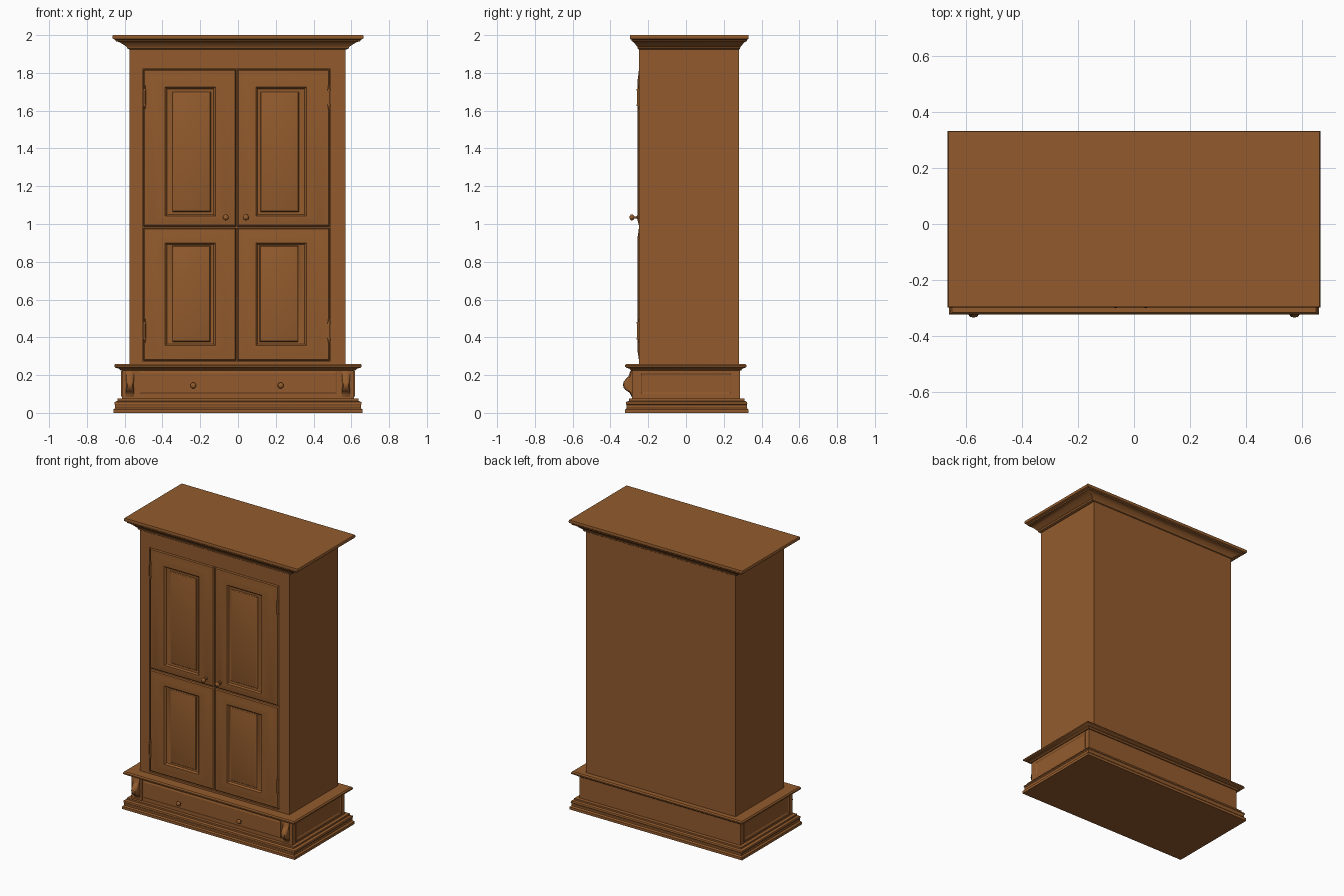
import bpy, bmesh, math
from mathutils import Matrix

if "Cube" in bpy.data.objects:
    bpy.data.objects.remove(bpy.data.objects["Cube"])

wood = bpy.data.materials.new("warm_brown_wood")
wood.diffuse_color = (0.29, 0.105, 0.026, 1)
wood.use_nodes = True
wood.node_tree.nodes["Principled BSDF"].inputs["Base Color"].default_value = wood.diffuse_color


def finish(name, bm, smooth=None):
    bmesh.ops.recalc_face_normals(bm, faces=bm.faces)
    me = bpy.data.meshes.new(name)
    bm.to_mesh(me)
    bm.free()
    me.materials.append(wood)
    ob = bpy.data.objects.new(name, me)
    bpy.context.collection.objects.link(ob)
    if smooth:
        bpy.ops.object.select_all(action='DESELECT')
        ob.select_set(True)
        bpy.context.view_layer.objects.active = ob
        bpy.ops.object.shade_smooth_by_angle(angle=math.radians(smooth))
    return ob


def loft(name, rings, place, smooth=None):
    """Skin rectangles (u0, u1, v0, v1, depth); place maps u, v, depth to x, y, z."""
    bm = bmesh.new()
    loops = []
    for u0, u1, v0, v1, d in rings:
        loops.append([bm.verts.new(place(u, v, d))
                      for u, v in ((u0, v0), (u1, v0), (u1, v1), (u0, v1))])
    for a, b in zip(loops, loops[1:]):
        for i in range(4):
            j = (i + 1) % 4
            bm.faces.new((a[i], a[j], b[j], b[i]))
    bm.faces.new(loops[0])
    bm.faces.new(loops[-1])
    return finish(name, bm, smooth)


def upward(u, v, d):
    return (u, v, d)


def forward(u, v, d):
    return (u, d, v)


def box(name, x0, x1, y0, y1, z0, z1):
    return loft(name, [(x0, x1, y0, y1, z0), (x0, x1, y0, y1, z1)], upward)


def lathe(name, x, z, y, profile, segs=16):
    """Turned part along -y; profile holds (radius, distance forward)."""
    bm = bmesh.new()
    prev = None
    for r, d in profile:
        ring = [bm.verts.new((x + r * math.cos(2 * math.pi * i / segs), y - d,
                              z + r * math.sin(2 * math.pi * i / segs))) for i in range(segs)]
        if prev:
            for i in range(segs):
                j = (i + 1) % segs
                bm.faces.new((prev[i], prev[j], ring[j], ring[i]))
        else:
            bm.faces.new(ring)
        prev = ring
    bm.faces.new(prev)
    return finish(name, bm, 50)


# Plinth, base box and waist moulding: (x half, y front, y back, z)
def moulding(name, profile):
    return loft(name, [(-x, x, f, b, z) for x, f, b, z in profile], upward, 35)


moulding("plinth", [(.66, -.322, .33, 0), (.66, -.322, .33, .018), (.65, -.315, .322, .026),
                    (.65, -.315, .322, .042), (.655, -.318, .325, .048), (.652, -.316, .322, .058),
                    (.638, -.302, .31, .064), (.638, -.302, .31, .075)])
box("base_box", -.615, .615, -.28, .285, .07, .24)
moulding("waist_moulding", [(.622, -.29, .292, .225), (.632, -.302, .3, .235), (.646, -.314, .312, .238),
                            (.655, -.322, .32, .244), (.655, -.322, .32, .252), (.648, -.316, .314, .26)])

# Cabinet carcass with a face frame around the doors
box("carcass", -.575, .568, -.222, .28, .255, 1.94)
box("left_stile", -.575, -.503, -.25, -.222, .255, 1.94)
box("right_stile", .488, .568, -.25, -.222, .255, 1.94)
box("top_rail", -.503, .488, -.25, -.222, 1.822, 1.94)
box("bottom_rail", -.503, .488, -.25, -.222, .255, .273)

# Cornice: flare from body (0) to edge (1)
steps = [(0, 1.925), (.08, 1.928), (.12, 1.938), (.25, 1.945), (.42, 1.955), (.62, 1.964),
         (.8, 1.968), (.82, 1.975), (.97, 1.98), (1, 1.986), (1, 1.993), (.96, 2.0)]
moulding("cornice", [(.578 + .087 * t, -.252 - .045 * t, .282 + .05 * t, z) for t, z in steps])


# Doors: sloped frame, stepped groove and raised centre panel
def door(name, outer, panel, field):
    def grow(r, k):
        return (r[0] + k, r[1] - k, r[2] + k, r[3] - k)

    def mix(t):
        return tuple(a + (b - a) * t for a, b in zip(outer, panel))
    loft(name, [(*outer, -.222), (*outer, -.244), (*grow(outer, .006), -.25),
                (*mix(.2), -.251), (*mix(.45), -.255), (*mix(.7), -.257), (*mix(.95), -.257),
                (*panel, -.252), (*grow(panel, .004), -.246), (*grow(field, -.004), -.244),
                (*field, -.249), (*grow(field, .006), -.251)], forward, 25)


door("upper_left_door", (-.5, -.01, .988, 1.818), (-.38, -.125, 1.045, 1.72), (-.343, -.147, 1.068, 1.695))
door("upper_right_door", (-.004, .485, .988, 1.818), (.1, .355, 1.045, 1.72), (.122, .318, 1.068, 1.695))
door("lower_left_door", (-.5, -.01, .277, .98), (-.38, -.125, .362, .895), (-.343, -.15, .38, .882))
door("lower_right_door", (-.004, .485, .277, .98), (.1, .355, .362, .895), (.118, .314, .38, .882))

# Hinges with finial tips
for side, x in (("left", -.494), ("right", .481)):
    for level, z in (("upper", 1.67), ("lower", .435)):
        bm = bmesh.new()
        for r, h, dz in ((.006, .08, 0), (.0085, .008, .042), (.0085, .008, -.042),
                         (.004, .016, .054), (.004, .016, -.054)):
            bmesh.ops.create_cone(bm, cap_ends=True, segments=10, radius1=r, radius2=r, depth=h,
                                  matrix=Matrix.Translation((x, -.254, z + dz)))
        finish(f"{level}_{side}_hinge", bm, 40)

# Drawer front, framed pilasters and side panels
def drawer_ring(k, d):
    return (-.525 + k, .525 - k, .1 + k, .22 - k, d)


loft("drawer_front", [drawer_ring(0, -.275), drawer_ring(0, -.286), drawer_ring(.01, -.29)], forward)
for s, side in ((-1, "left"), (1, "right")):
    x0, x1 = sorted((s * .535, s * .615))
    box(f"{side}_pilaster", x0, x1, -.285, -.27, .075, .235)

    # Raised border and flat centre on the base end
    def end(u, v, d):
        return (s * d, u, v)
    loft(f"{side}_end_panel", [(-.252, .252, .088, .222, .61), (-.252, .252, .088, .222, .62),
                               (-.238, .238, .102, .208, .62), (-.232, .232, .108, .202, .616)], end)

    # Scrolled corbel extruded from its side outline
    outline = [(-.275, .228), (-.292, .225), (-.298, .213), (-.301, .2), (-.308, .19), (-.32, .178),
               (-.33, .165), (-.334, .15), (-.331, .135), (-.322, .122), (-.31, .114), (-.299, .108),
               (-.293, .097), (-.288, .085), (-.275, .08)]
    bm = bmesh.new()
    cols = []
    for dx, k in ((-.022, .7), (-.014, .93), (0, 1), (.014, .93), (.022, .7)):
        cols.append([bm.verts.new((s * .572 + dx, -.275 + (y + .275) * k, z)) for y, z in outline])
    for a, b in zip(cols, cols[1:]):
        for i in range(len(outline)):
            j = (i + 1) % len(outline)
            bm.faces.new((a[i], a[j], b[j], b[i]))
    bm.faces.new(cols[0])
    bm.faces.new(cols[-1])
    finish(f"{side}_corbel", bm, 40)

# Turned knobs
knob = [(.011, 0), (.011, .004), (.006, .008), (.006, .02), (.012, .025),
        (.016, .032), (.015, .039), (.009, .044), (.002, .046)]
for name, x, z, y in (("left_door_knob", -.065, 1.035, -.253), ("right_door_knob", .042, 1.035, -.253),
                      ("left_drawer_knob", -.237, .145, -.286), ("right_drawer_knob", .226, .145, -.286)):
    lathe(name, x, z, y, knob if "door" in name else [(r, d * .8) for r, d in knob])
